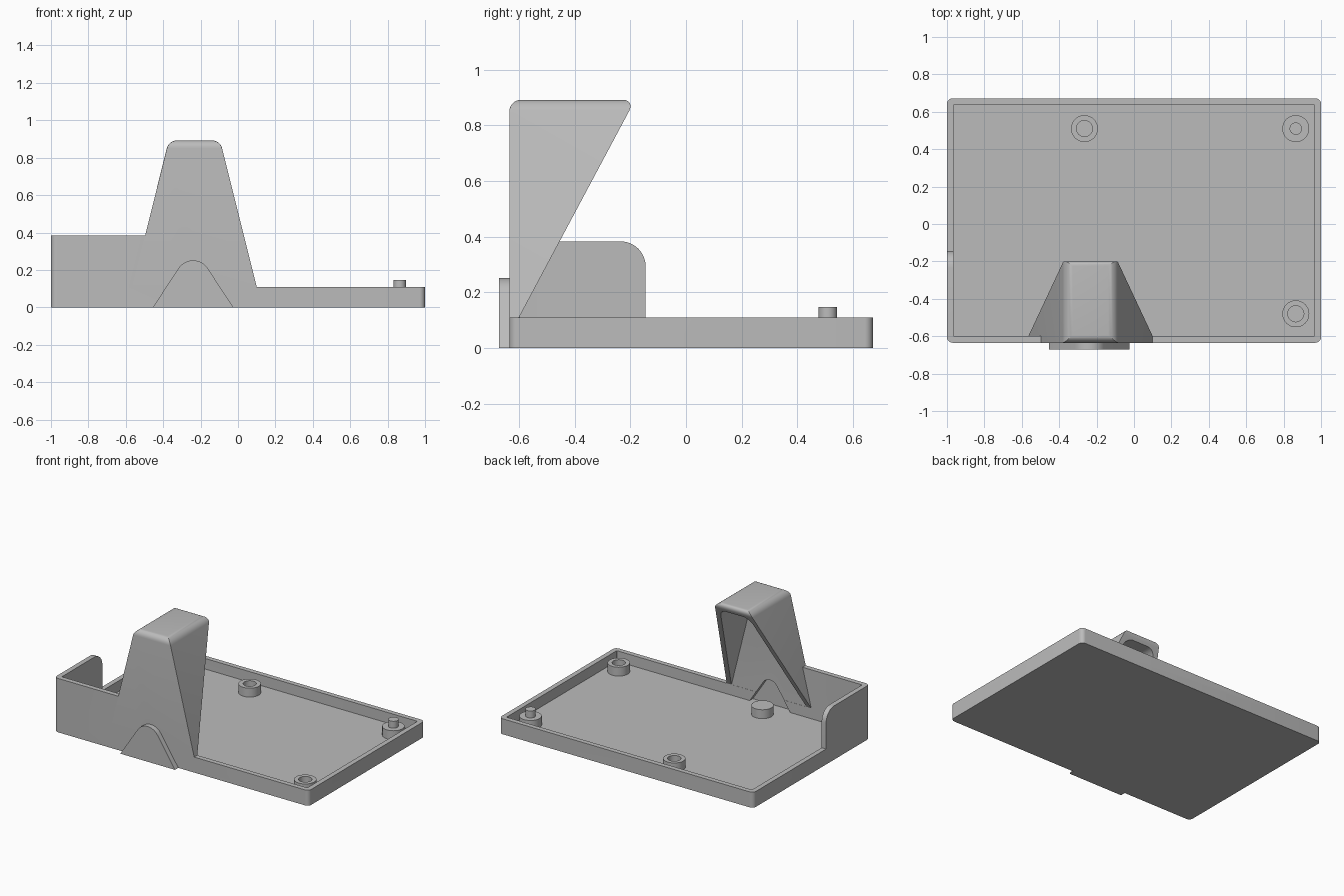
import bpy, bmesh
from math import sin, cos, pi, radians

if "Cube" in bpy.data.objects:
    bpy.data.objects.remove(bpy.data.objects["Cube"], do_unlink=True)

GREY = bpy.data.materials.new("plain_grey")
GREY.use_nodes = True
GREY.diffuse_color = (0.5, 0.5, 0.5, 1)
GREY.node_tree.nodes["Principled BSDF"].inputs["Base Color"].default_value = (0.5, 0.5, 0.5, 1)

FRONT, BACK, WALL = -0.635, 0.672, 0.035
FLOOR, RIM, HIGH, TOP = 0.035, 0.11, 0.383, 0.892


def finish(name, bm):
    bmesh.ops.recalc_face_normals(bm, faces=bm.faces)
    me = bpy.data.meshes.new(name)
    bm.to_mesh(me)
    bm.free()
    me.materials.append(GREY)
    ob = bpy.data.objects.new(name, me)
    bpy.context.collection.objects.link(ob)
    return ob


def prism(name, pts, axis, a, b):
    """Extrude a 2D outline along an axis from a to b."""
    place = {"x": lambda u, v, t: (t, u, v),
             "y": lambda u, v, t: (u, t, v),
             "z": lambda u, v, t: (u, v, t)}[axis]
    bm = bmesh.new()
    rings = [[bm.verts.new(place(u, v, t)) for u, v in pts] for t in (a, b)]
    bm.faces.new(rings[0])
    bm.faces.new(rings[1])
    n = len(pts)
    for i in range(n):
        j = (i + 1) % n
        bm.faces.new((rings[0][i], rings[0][j], rings[1][j], rings[1][i]))
    return finish(name, bm)


def arc(cx, cy, r, start, end, steps=8):
    angles = [radians(start + (end - start) * i / steps) for i in range(steps + 1)]
    return [(cx + r * cos(t), cy + r * sin(t)) for t in angles]


def rounded_rect(x0, x1, y0, y1, r):
    corners = [(x1 - r, y1 - r), (x0 + r, y1 - r), (x0 + r, y0 + r), (x1 - r, y0 + r)]
    return [p for k, (x, y) in enumerate(corners) for p in arc(x, y, r, 90 * k, 90 * k + 90)]


def left_x(z):
    return -0.565 + 0.25 * (z - RIM)


def right_x(z):
    return 0.1 - 0.25 * (z - RIM)


def wedge(name, z0, z1, inset, front, shift, bevel):
    """Tapered tower solid with a sloping back and rounded top."""
    bm = bmesh.new()
    rings = []
    for z in (z0, z1):
        xl, xr = left_x(z) + inset, right_x(z) - inset
        back = -0.6 + 0.532 * (z - RIM) + shift
        rings.append([bm.verts.new((x, y, z)) for x, y in
                      ((xl, front), (xr, front), (xr, back), (xl, back))])
    for ring in rings:
        bm.faces.new(ring)
    for i in range(4):
        j = (i + 1) % 4
        bm.faces.new((rings[0][i], rings[0][j], rings[1][j], rings[1][i]))
    bmesh.ops.recalc_face_normals(bm, faces=bm.faces)
    top = [e for e in bm.edges if all(v in rings[1] for v in e.verts)]
    bmesh.ops.bevel(bm, geom=top, offset=bevel, segments=6, profile=0.5, affect="EDGES")
    return finish(name, bm)


def arch_outline(r, base):
    """Round-topped triangle standing on the given height."""
    cx, cz, lean = -0.24, 0.158, 33.4
    curve = arc(cx, cz, r, lean, 180 - lean, 14)
    spread = (curve[0][1] - base) * 0.659
    return [(curve[0][0] + spread, base)] + curve + [(curve[-1][0] - spread, base)]


def cut(ob, *cutters):
    bpy.context.view_layer.objects.active = ob
    for c in cutters:
        m = ob.modifiers.new("cut", "BOOLEAN")
        m.operation, m.solver, m.object = "DIFFERENCE", "EXACT", c
        bpy.ops.object.modifier_apply(modifier=m.name)


# Cutters
inside = prism("cut_inside", rounded_rect(-1 + WALL, 1 - WALL, FRONT + WALL, BACK - WALL, 0.004),
               "z", FLOOR, 1)
beside_tower = prism("cut_beside_tower", [(left_x(RIM), RIM), (left_x(0.5), 0.5), (1.5, 0.5), (1.5, RIM)],
                     "y", -1, 1)
behind_guard = prism("cut_behind_guard", [(-0.145, RIM)] + arc(-0.235, HIGH - 0.09, 0.09, 0, 90)
                     + [(-0.235, 0.5), (1, 0.5), (1, RIM)], "x", -1.5, 1.5)
hollow = wedge("cut_hollow", 0.08, TOP - 0.055, 0.037, FRONT + WALL - 0.001, 0.08, 0.05)
recess = prism("cut_recess", arch_outline(0.065, FLOOR), "y", FRONT - 0.002, -0.55)
cutters = [inside, beside_tower, behind_guard, hollow, recess]

# Tray with the raised corner guard
tray = prism("tray", rounded_rect(-1, 1, FRONT, BACK, 0.03), "z", 0, HIGH)
cut(tray, inside, beside_tower, behind_guard, recess)

# Hollow tower, open along its sloping back
tower = wedge("tower", RIM, TOP, 0, FRONT, 0, 0.042)
cut(tower, hollow, recess)

# Arched bulge on the front
arch = prism("front_arch", arch_outline(0.093, 0), "y", -0.672, FRONT)

# Standing posts: two sockets, one pin post, one plain
parts = [tray, tower, arch]


def disc(name, x, y, r, z0, z1):
    return prism(name, arc(x, y, r, 0, 348.75, 31), "z", z0, z1)


for name, x, y, kind in (("socket_back", -0.265, 0.51, "hole"), ("socket_front", 0.865, -0.48, "hole"),
                         ("pin_post", 0.865, 0.51, "pin"), ("plain_post", -0.265, -0.48, "plain")):
    post = disc(name, x, y, 0.072, FLOOR - 0.01, 0.098)
    parts.append(post)
    if kind == "hole":
        bore = disc("cut_bore", x, y, 0.043, FLOOR, 0.2)
        cut(post, bore)
        cutters.append(bore)
    elif kind == "pin":
        parts.append(disc("pin", x, y, 0.033, 0.09, 0.147))

for c in cutters:
    bpy.data.objects.remove(c, do_unlink=True)

# Smooth rounded faces, keep edges sharp
bpy.ops.object.select_all(action="DESELECT")
for ob in parts:
    ob.select_set(True)
bpy.context.view_layer.objects.active = tray
bpy.ops.object.shade_smooth_by_angle(angle=radians(25))
